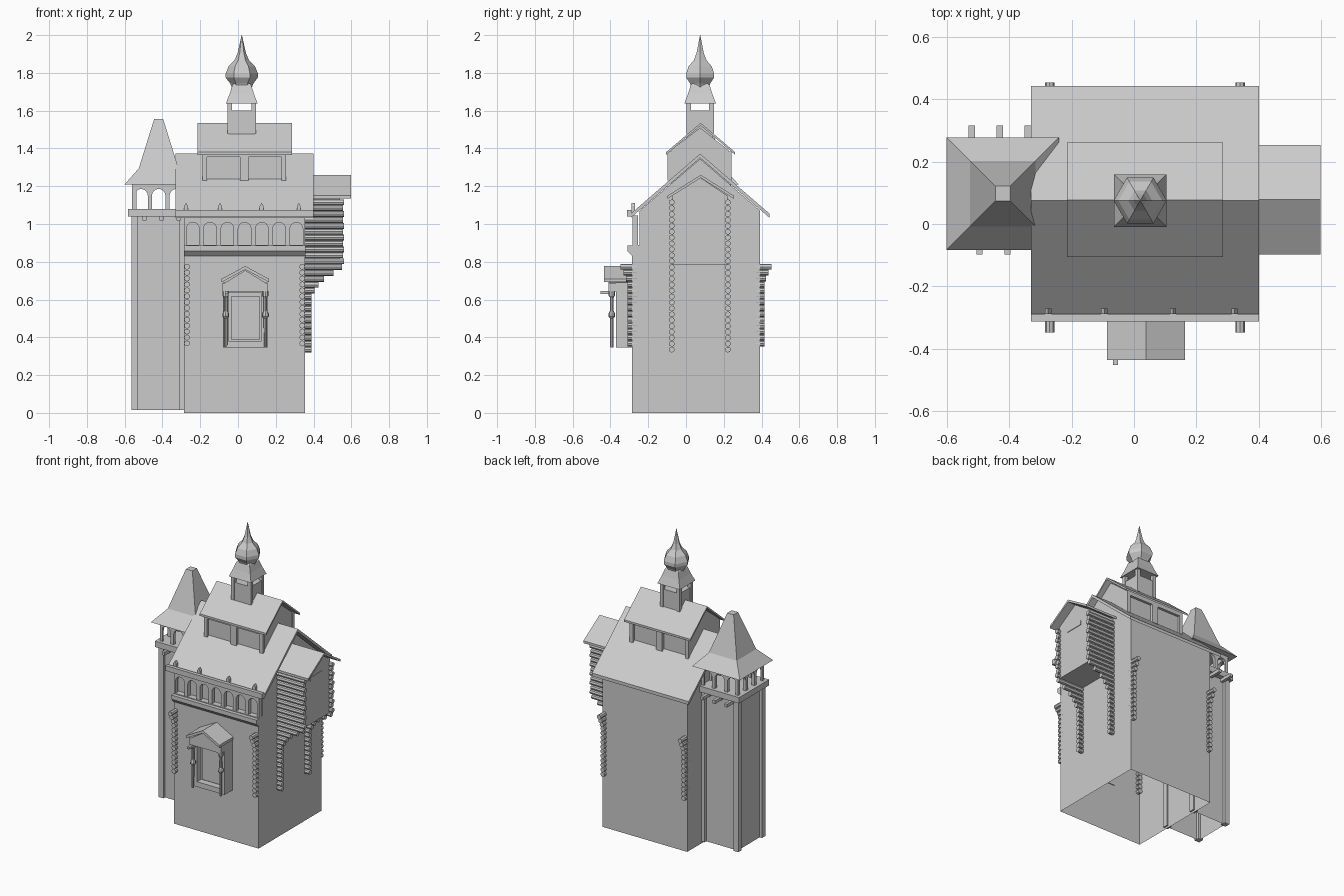
import bpy, bmesh, math
from mathutils import Vector

if "Cube" in bpy.data.objects:
    bpy.data.objects.remove(bpy.data.objects["Cube"])


def finish(name, bm):
    bmesh.ops.recalc_face_normals(bm, faces=bm.faces[:])
    me = bpy.data.meshes.new(name)
    bm.to_mesh(me)
    bm.free()
    ob = bpy.data.objects.new(name, me)
    bpy.context.collection.objects.link(ob)
    return ob


def prism(bm, pts, axis, a, b, open_edge=None):
    """Extrude a 2D outline along an axis; open_edge skips one side face."""
    def place(p, t):
        return {'x': (t, p[0], p[1]), 'y': (p[0], t, p[1]), 'z': (p[0], p[1], t)}[axis]
    A = [bm.verts.new(place(p, a)) for p in pts]
    B = [bm.verts.new(place(p, b)) for p in pts]
    bm.faces.new(A)
    bm.faces.new(B[::-1])
    n = len(pts)
    for i in range(n):
        if i != open_edge:
            j = (i + 1) % n
            bm.faces.new((A[j], A[i], B[i], B[j]))


def box(bm, x0, x1, y0, y1, z0, z1, open_bottom=False):
    prism(bm, [(x0, z0), (x1, z0), (x1, z1), (x0, z1)], 'y', y0, y1,
          0 if open_bottom else None)


def chevron(bm, axis, a, b, mid, half, eave, ridge, t):
    prism(bm, [(mid - half, eave), (mid, ridge), (mid + half, eave),
               (mid + half, eave - t), (mid, ridge - t), (mid - half, eave - t)], axis, a, b)


def log(bm, axis, a, b, u, z, r=0.0155, n=8):
    prism(bm, [(u + r * math.cos(2 * math.pi * k / n), z + r * math.sin(2 * math.pi * k / n))
               for k in range(n)], axis, a, b)


def arcade(bm, axis, u0, u1, n, z0, z1, a, b, post, spring):
    """Row of arches as one outline."""
    w = (u1 - u0) / n
    r = w / 2 - post / 2
    pts = [(u0, z1), (u0, z0)]
    for i in range(n):
        c = u0 + (i + .5) * w
        pts.append((c - r, z0))
        for k in range(9):
            t = math.pi * (1 - k / 8)
            pts.append((c + r * math.cos(t), spring + r * math.sin(t)))
        pts.append((c + r, z0))
    pts += [(u1, z0), (u1, z1)]
    prism(bm, pts, axis, a, b)


def rings(bm, cx, cy, prof, n, phase):
    """Stack of n-sided rings (radius, z) with end caps."""
    prev = None
    for i, (r, z) in enumerate(prof):
        ring = [bm.verts.new((cx + r * math.cos(phase + 2 * math.pi * k / n),
                              cy + r * math.sin(phase + 2 * math.pi * k / n), z)) for k in range(n)]
        if prev:
            for k in range(n):
                bm.faces.new((prev[k], prev[(k + 1) % n], ring[(k + 1) % n], ring[k]))
        if i in (0, len(prof) - 1):
            bm.faces.new(ring)
        prev = ring


# Main body, open underneath, with projecting gallery ledge
bm = bmesh.new()
prism(bm, [(-.285, 0), (.393, 0), (.393, 1.07), (.075, 1.345), (-.245, 1.07), (-.245, .89),
           (-.285, .89), (-.285, .85)], 'x', -.285, .355, 0)
prism(bm, [(-.28, .825), (-.28, .885), (-.31, .885), (-.31, .857)], 'x', -.287, .357)
finish("main_walls", bm)

# Front gallery arches
bm = bmesh.new()
arcade(bm, 'y', -.285, .355, 7, .885, 1.045, -.283, -.255, .024, .975)
finish("gallery_arches", bm)

# Main roof, eave board and pegs
bm = bmesh.new()
chevron(bm, 'x', -.33, .40, .075, .367, 1.055, 1.372, .022)
box(bm, -.33, .40, -.312, -.288, 1.04, 1.075)
for x in (-.275, -.095, .125, .322):
    box(bm, x - .01, x + .01, -.288, -.27, 1.05, 1.095)
    prism(bm, [(x - .01, 1.095), (x + .01, 1.095), (x, 1.112)], 'y', -.288, -.27)
finish("main_roof", bm)

# Upper storey with framed front and back
bm = bmesh.new()
prism(bm, [(-.08, 1.15), (.225, 1.15), (.225, 1.39), (.075, 1.51), (-.08, 1.39)], 'x', -.185, .25)
for y0, y1 in ((-.097, -.078), (.223, .242)):
    for x0, x1 in ((-.187, -.165), (.01, .055), (.23, .255)):
        box(bm, x0, x1, y0, y1, 1.23, 1.385)
    box(bm, -.187, .255, y0, y1, 1.355, 1.385)
finish("upper_storey", bm)
bm = bmesh.new()
chevron(bm, 'x', -.215, .285, .0775, .183, 1.38, 1.535, .014)
finish("upper_roof", bm)

# Lantern, flared cap and onion dome
bm = bmesh.new()
CX, CY = .02, .075
box(bm, CX - .07, CX + .07, CY - .066, CY + .066, 1.44, 1.6)
for sx in (-1, 1):
    for sy in (-1, 1):
        x, y = CX + sx * .063, CY + sy * .06
        box(bm, x - .012, x + .012, y - .012, y + .012, 1.48, 1.645)
finish("lantern", bm)
bm = bmesh.new()
q = math.sqrt(2)
rings(bm, CX, CY, [(.084 * q, 1.638), (.064 * q, 1.69), (.05 * q, 1.735), (.04 * q, 1.745)], 4, math.pi / 4)
finish("lantern_cap", bm)
bm = bmesh.new()
rings(bm, CX, CY, [(.052, 1.72), (.062, 1.745), (.085, 1.775), (.085, 1.797), (.07, 1.835),
                   (.038, 1.868), (.022, 1.905), (.001, 2.0)], 6, 0)
finish("onion_dome", bm)

# Left tower shaft with corner posts, open underneath
TX, TY = -.42, .0975
bm = bmesh.new()
box(bm, TX - .127, TX + .127, TY - .127, TY + .127, .015, 1.04, True)
for sx in (-1, 1):
    for sy in (-1, 1):
        x, y = TX + sx * .127, TY + sy * .127
        box(bm, x - .018, x + .018, y - .018, y + .018, .015, 1.04)
finish("tower_shaft", bm)

# Tower platform, joists and open arches
bm = bmesh.new()
box(bm, TX - .162, TX + .162, TY - .162, TY + .162, 1.04, 1.08)
for x in (-.52, -.43, -.34):
    box(bm, x - .01, x + .01, .2, .315, 1.02, 1.042)
for x in (-.495, -.405, -.315):
    box(bm, x - .01, x + .01, -.097, 0, 1.018, 1.042)
finish("tower_platform", bm)
bm = bmesh.new()
for s in (-1, 1):
    e = s * .14
    arcade(bm, 'y', TX - .14, TX + .14, 3, 1.08, 1.225, TY + e, TY + e - s * .022, .022, 1.15)
    arcade(bm, 'x', TY - .14, TY + .14, 3, 1.08, 1.225, TX + e, TX + e - s * .022, .022, 1.15)
finish("tower_arches", bm)

# Flared tower roof
bm = bmesh.new()
rings(bm, TX, TY, [(.18 * q, 1.21), (.105 * q, 1.295), (.024 * q, 1.555)], 4, math.pi / 4)
finish("tower_roof", bm)

# Overhanging right bay with slit windows
bm = bmesh.new()
prism(bm, [(-.072, .785), (.22, .785), (.22, 1.15), (.075, 1.245), (-.072, 1.15)], 'x', .34, .54)
finish("bay_walls", bm)
bm = bmesh.new()
chevron(bm, 'x', .35, .597, .078, .175, 1.15, 1.26, .016)
finish("bay_roof", bm)
bm = bmesh.new()
for z in (.945, 1.063):
    box(bm, .40, .50, -.076, -.06, z - .012, z + .012)
    box(bm, .40, .50, .21, .224, z - .012, z + .012)
box(bm, .53, .544, .005, .135, 1.078, 1.105)
finish("bay_slits", bm)

# Bay logs: ends along the corners, stepped brackets beneath
bm = bmesh.new()
for y in (-.075, .222):
    for i in range(26):
        z = .335 + i * .0312
        if z > .775:
            end = .562 if i % 2 else .555
        elif z > .62:
            end = (.405, .425, .455, .505, .55)[min(4, int((z - .62) / .031))]
        else:
            end = .39
        log(bm, 'x', .345, end, y, z)
finish("bay_logs", bm)

# Corner logs on front and back
bm = bmesh.new()
for x in (-.27, .34):
    for i in range(14):
        z = .368 + i * .0312
        out = {13: .06, 12: .045, 11: .03}.get(i, .022)
        log(bm, 'y', -.287 - out, -.26, x, z)
        log(bm, 'y', .37, .393 + out, x, z)
finish("corner_logs", bm)

# Entrance portal: frame, door panel, lintel and gable
bm = bmesh.new()
box(bm, -.08, -.05, -.37, -.28, .345, .69)
box(bm, .125, .157, -.37, -.28, .345, .69)
box(bm, -.05, .125, -.37, -.28, .635, .69)
box(bm, -.05, .125, -.37, -.28, .345, .38)
finish("portal_frame", bm)
bm = bmesh.new()
box(bm, -.05, .125, -.325, -.28, .38, .635)
box(bm, -.035, .115, -.333, -.32, .385, .62)
finish("door", bm)
bm = bmesh.new()
box(bm, -.082, .157, -.41, -.28, .642, .688)
prism(bm, [(-.07, .688), (.147, .688), (.0385, .755)], 'y', -.41, -.28)
chevron(bm, 'y', -.435, -.28, .0385, .125, .71, .777, .018)
finish("portal_gable", bm)

# Portal columns with turned collars
bm = bmesh.new()
for x in (-.065, .145):
    rings(bm, x, -.393, [(.008, .345), (.009, .50), (.018, .51), (.018, .525), (.01, .54),
                         (.009, .61), (.016, .62), (.016, .645)], 8, 0)
box(bm, -.068, -.052, -.452, -.39, .63, .644)
finish("portal_columns", bm)
